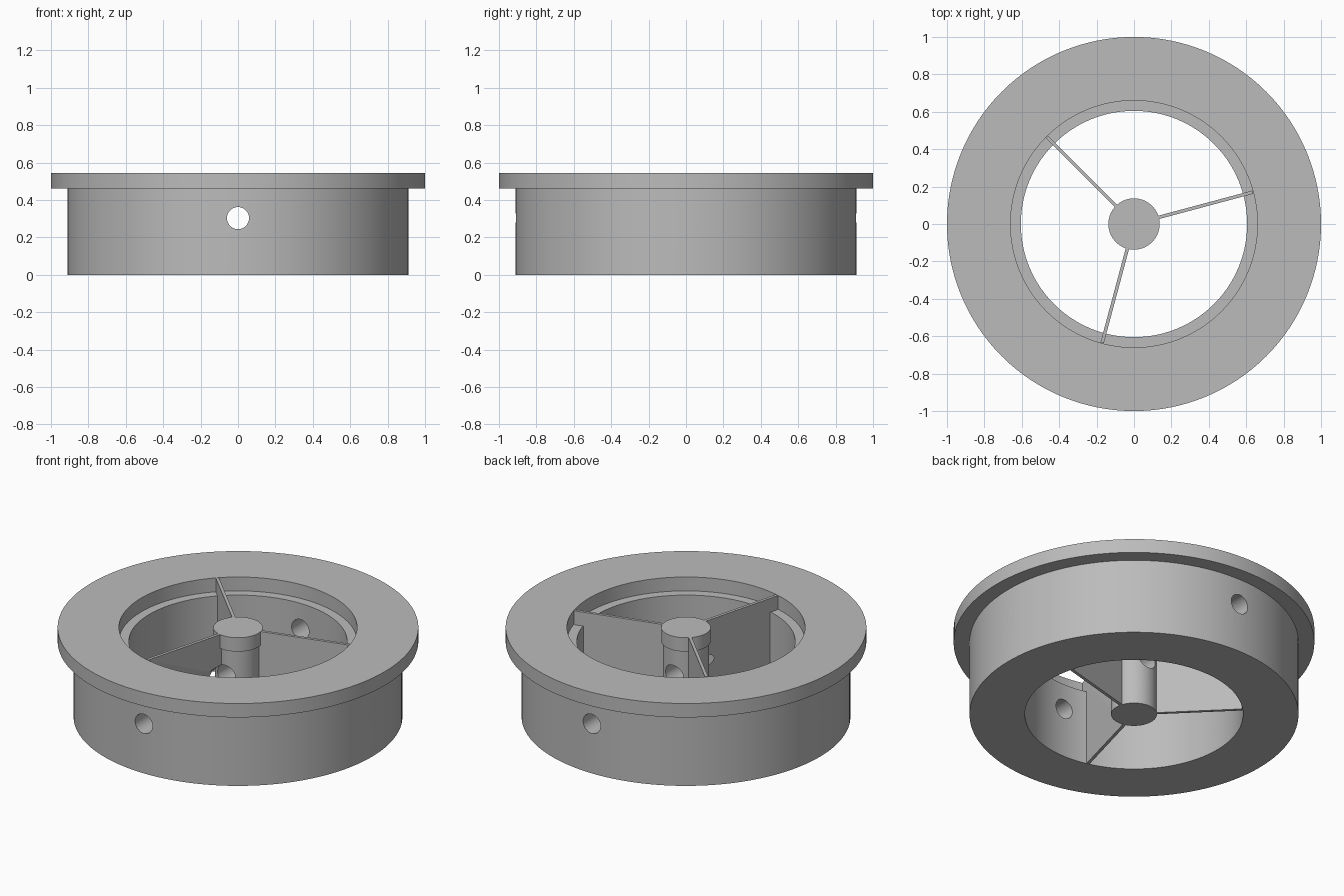
import bpy, bmesh, math
from mathutils import Matrix

if "Cube" in bpy.data.objects:
    bpy.data.objects.remove(bpy.data.objects["Cube"], do_unlink=True)

SEGMENTS = 128
TOP, STEP = 0.545, 0.46          # top face, and underside of flange / ledge height
BORE = 0.059

grey = bpy.data.materials.new("plain grey")
grey.use_nodes = True
colour = (0.5, 0.5, 0.5, 1)
grey.diffuse_color = colour
grey.node_tree.nodes["Principled BSDF"].inputs["Base Color"].default_value = colour


def finish(name, bm):
    bmesh.ops.recalc_face_normals(bm, faces=bm.faces)
    mesh = bpy.data.meshes.new(name)
    bm.to_mesh(mesh)
    bm.free()
    mesh.materials.append(grey)
    obj = bpy.data.objects.new(name, mesh)
    bpy.context.collection.objects.link(obj)
    return obj


def lathe(name, profile, closed=False):
    """Spin (radius, height) points around the z axis."""
    bm = bmesh.new()
    verts = [bm.verts.new((r, 0, z)) for r, z in profile]
    edges = [bm.edges.new(pair) for pair in zip(verts, verts[1:])]
    if closed:
        edges.append(bm.edges.new((verts[-1], verts[0])))
    bmesh.ops.spin(bm, geom=verts + edges, cent=(0, 0, 0), axis=(0, 0, 1),
                   angle=math.tau, steps=SEGMENTS, use_duplicate=False)
    bmesh.ops.remove_doubles(bm, verts=bm.verts, dist=0.0001)
    if not closed:
        bmesh.ops.holes_fill(bm, edges=[e for e in bm.edges if e.is_boundary], sides=0)
    return finish(name, bm)


def vane(name, angle, thickness=0.018):
    """Upright blade with a tab that rests on the ring's inner ledge."""
    outline = [(0.05, 0), (0.602, 0), (0.602, STEP), (0.657, STEP), (0.657, TOP), (0.05, TOP)]
    bm = bmesh.new()
    face = bm.faces.new([bm.verts.new((x, -thickness / 2, z)) for x, z in outline])
    side = bmesh.ops.extrude_face_region(bm, geom=[face])["geom"]
    bmesh.ops.translate(bm, vec=(0, thickness, 0),
                        verts=[g for g in side if isinstance(g, bmesh.types.BMVert)])
    bm.transform(Matrix.Rotation(math.radians(angle), 4, "Z"))
    return finish(name, bm)


def drill(name, axis, height):
    bm = bmesh.new()
    bmesh.ops.create_cone(bm, cap_ends=True, segments=48, radius1=BORE, radius2=BORE, depth=3)
    bm.transform(Matrix.Translation((0, 0, height)) @ Matrix.Rotation(math.pi / 2, 4, axis))
    obj = finish(name, bm)
    obj.hide_render = True
    return obj


def combine(target, tool, operation):
    mod = target.modifiers.new(operation.lower(), "BOOLEAN")
    mod.object, mod.operation, mod.solver = tool, operation, "EXACT"
    bpy.ops.object.select_all(action="DESELECT")
    bpy.context.view_layer.objects.active = target
    target.select_set(True)
    bpy.ops.object.modifier_apply(modifier=mod.name)


# Flanged ring with a recessed inner ledge
ring = lathe("flanged_ring", [(0.605, 0), (0.912, 0), (0.912, STEP), (1, STEP), (1, TOP),
                              (0.66, TOP), (0.66, STEP), (0.605, STEP)], closed=True)

# Hub with a wider cap, and three vanes joined to it
hub = lathe("hub_with_vanes", [(0.127, 0), (0.127, STEP), (0.137, STEP), (0.137, TOP)])
for angle in (15, 135, 255):
    blade = vane("vane", angle)
    combine(hub, blade, "UNION")
    bpy.data.objects.remove(blade, do_unlink=True)

# Two crossing bores through everything
for name, axis, height in (("front_bore", "X", 0.303), ("side_bore", "Y", 0.175)):
    cutter = drill(name, axis, height)
    for part in (ring, hub):
        combine(part, cutter, "DIFFERENCE")
    bpy.data.objects.remove(cutter, do_unlink=True)

for part in (ring, hub):
    bpy.ops.object.select_all(action="DESELECT")
    bpy.context.view_layer.objects.active = part
    part.select_set(True)
    bpy.ops.object.shade_smooth_by_angle(angle=math.radians(30))
